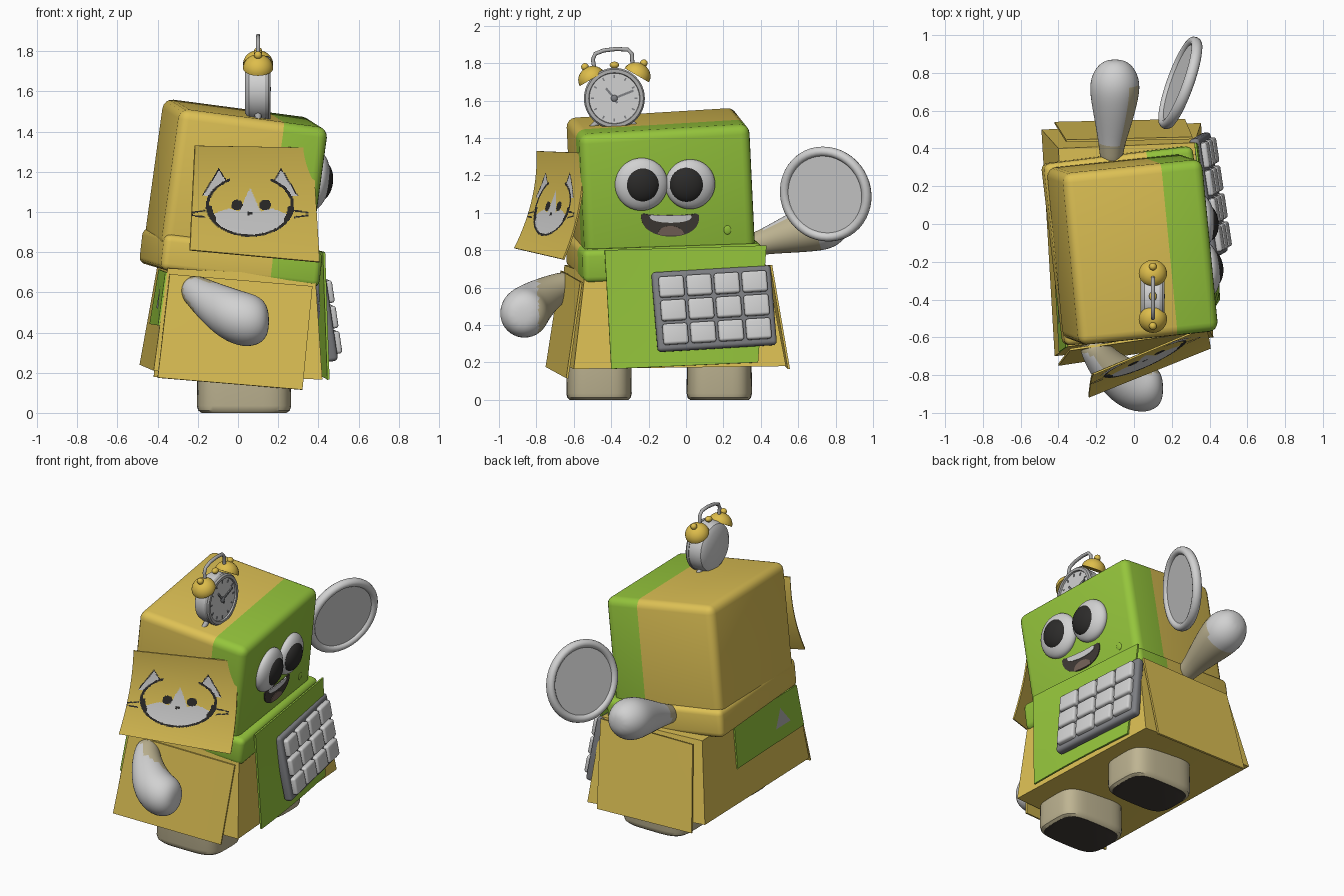
import bpy, bmesh, math
from mathutils import Matrix, Vector as V

if "Cube" in bpy.data.objects:
    bpy.data.objects.remove(bpy.data.objects["Cube"])

def mat(name, r, g, b):
    m = bpy.data.materials.new(name)
    m.diffuse_color = (r, g, b, 1)
    m.use_nodes = True
    m.node_tree.nodes["Principled BSDF"].inputs["Base Color"].default_value = m.diffuse_color
    return m

YEL = mat("cardboard yellow", .73, .535, .09)
GRN = mat("leaf green", .30, .56, .045)
WHT = mat("light grey", .64, .64, .64)
MID = mat("mid grey", .42, .42, .42)
DRK = mat("dark grey", .21, .215, .23)
BLK = mat("soft black", .025, .024, .023)
SOL = mat("dark brown", .05, .042, .036)
TAN = mat("beige", .52, .46, .29)
TNG = mat("tongue brown", .18, .125, .10)
GLD = mat("bell gold", .73, .51, .07)

def T(x, y, z): return Matrix.Translation((x, y, z))
def R(a, ax): return Matrix.Rotation(math.radians(a), 4, ax)

def finish(name, bm, mats, M=Matrix(), mods=(), rule=None, angle=35):
    """Mesh -> object, apply modifiers, colour faces by rule, smooth by angle."""
    me = bpy.data.meshes.new(name)
    bmesh.ops.recalc_face_normals(bm, faces=bm.faces)
    bm.to_mesh(me)
    bm.free()
    for m in mats:
        me.materials.append(m)
    ob = bpy.data.objects.new(name, me)
    bpy.context.collection.objects.link(ob)
    for kind, props in mods:
        md = ob.modifiers.new(kind, kind)
        for k, v in props.items():
            setattr(md, k, v)
    if mods:
        dg = bpy.context.evaluated_depsgraph_get()
        new = bpy.data.meshes.new_from_object(ob.evaluated_get(dg))
        ob.modifiers.clear()
        ob.data = new
    if rule:
        for p in ob.data.polygons:
            p.material_index = rule(p.center, p.normal)
    ob.matrix_world = M
    bpy.ops.object.select_all(action='DESELECT')
    ob.select_set(True)
    bpy.context.view_layer.objects.active = ob
    bpy.ops.object.shade_smooth_by_angle(angle=math.radians(angle))
    return ob

def box(name, M, half, bevel, mats, cut=None):
    bm = bmesh.new()
    bmesh.ops.create_cube(bm, size=2, matrix=Matrix.Diagonal((*half, 1)))
    if cut is not None:
        bmesh.ops.bisect_plane(bm, geom=bm.verts[:] + bm.edges[:] + bm.faces[:],
                               plane_co=(cut, 0, 0), plane_no=(1, 0, 0))
        for f in bm.faces:
            f.material_index = int(f.calc_center_median().x > cut)
    return finish(name, bm, mats, M, [("BEVEL", dict(width=bevel, segments=4, limit_method='ANGLE'))])

def bilerp(c, u, v):
    c = [V(p) for p in c]
    return c[0].lerp(c[1], u).lerp(c[3].lerp(c[2], u), v)

def sheet(name, corners, mats, n=8, bow=(0, 0, 0), thick=.012, rule=None, warp=(0, 0, 0)):
    """Thin curved sheet; corners: top a, top b, bottom b, bottom a."""
    bm = bmesh.new()
    g = [[bm.verts.new(bilerp(corners, i / n, j / n) + V(bow) * 4 * (j / n) * (1 - j / n)
                       + V(warp) * 4 * (i / n) * (1 - i / n) * j / n)
          for i in range(n + 1)] for j in range(n + 1)]
    for j in range(n):
        for i in range(n):
            bm.faces.new((g[j][i], g[j][i + 1], g[j + 1][i + 1], g[j + 1][i]))
    return finish(name, bm, mats, Matrix(), [("SOLIDIFY", dict(thickness=thick, offset=0))], rule)

def plate(name, pts, M, thick, m):
    """Flat outline in local yz, extruded along local x."""
    bm = bmesh.new()
    f = bm.faces.new([bm.verts.new((0, y, z)) for y, z in pts])
    r = bmesh.ops.extrude_face_region(bm, geom=[f])
    bmesh.ops.translate(bm, vec=(thick, 0, 0), verts=[v for v in r["geom"] if isinstance(v, bmesh.types.BMVert)])
    return finish(name, bm, [m], M)

def ball(name, M, scale, m, dome=False):
    bm = bmesh.new()
    bmesh.ops.create_uvsphere(bm, u_segments=32, v_segments=20, radius=1)
    if dome:
        bmesh.ops.bisect_plane(bm, geom=bm.verts[:] + bm.edges[:] + bm.faces[:],
                               plane_co=(0, 0, 0), plane_no=(0, 0, 1), clear_inner=True)
        bmesh.ops.holes_fill(bm, edges=bm.edges[:])
    bmesh.ops.scale(bm, vec=scale, verts=bm.verts)
    return finish(name, bm, [m], M)

def loft(name, path, radii, mats, sides=8, sub=0, ref=(1, 0, 0), rule=None):
    bm = bmesh.new()
    P = [V(p) for p in path]
    rings = []
    for i, p in enumerate(P):
        t = (P[min(i + 1, len(P) - 1)] - P[max(i - 1, 0)]).normalized()
        a = t.cross(V(ref)).normalized()
        b = t.cross(a)
        rings.append([bm.verts.new(p + radii[i] * (a * math.cos(k * math.tau / sides) + b * math.sin(k * math.tau / sides)))
                      for k in range(sides)])
    for A, B in zip(rings, rings[1:]):
        for k in range(sides):
            bm.faces.new((A[k], A[(k + 1) % sides], B[(k + 1) % sides], B[k]))
    bm.faces.new(rings[0])
    bm.faces.new(rings[-1])
    return finish(name, bm, mats, Matrix(), [("SUBSURF", dict(levels=sub))] if sub else (), rule, 60)

def lathe(name, prof, M, m, n=48):
    """Profile of (radius, axial) turned around local x."""
    bm = bmesh.new()
    vs = [bm.verts.new((h, r, 0)) for r, h in prof]
    es = [bm.edges.new(e) for e in zip(vs, vs[1:])]
    bmesh.ops.spin(bm, geom=vs + es, cent=(0, 0, 0), axis=(1, 0, 0), angle=math.tau, steps=n)
    bmesh.ops.remove_doubles(bm, verts=bm.verts, dist=1e-5)
    return finish(name, bm, [m], M)

# Head box and lower collar
H = T(-.008, -.135, 1.145) @ R(6, 'Z') @ R(7.5, 'Y') @ R(3.5, 'X')
box("head", H, (.375, .458, .35), .05, [YEL, GRN], .15)
box("collar", T(-.035, -.115, .772) @ R(7, 'Z') @ R(6.5, 'Y') @ R(2, 'X'), (.40, .485, .09), .035, [YEL, GRN], .15)

# Body frustum
top = [(-.40, .40, .74), (.32, .43, .72), (.385, -.54, .68), (-.35, -.65, .72)]
bot = [(-.49, .50, .24), (.355, .535, .18), (.42, -.60, .165), (-.42, -.70, .21)]
bm = bmesh.new()
a, b = [[bm.verts.new(p) for p in q] for q in (top, bot)]
bm.faces.new(a)
bm.faces.new(b)
for i in range(4):
    j = (i + 1) % 4
    bm.faces.new((a[i], a[j], b[j], b[i]))
bmesh.ops.subdivide_edges(bm, edges=bm.edges[:], cuts=7, use_grid_fill=True)
finish("body", bm, [YEL])

# Hanging flaps
sheet("near_side_flap", [(-.34, -.665, .69), (.37, -.56, .63), (.32, -.635, .115), (-.40, -.745, .175)], [YEL])
sheet("far_side_flap", [(-.36, .44, .72), (.31, .455, .72), (.27, .55, .165), (-.42, .535, .18)], [YEL])
sheet("front_flap", [(.428, -.435, .80), (.325, .43, .825), (.37, .385, .20), (.45, -.40, .165)], [GRN], warp=(.01, 0, 0))
side = [top[0], top[3], bot[3], bot[0]]
tape = [bilerp(side, u, v) + V((-.004, 0, 0)) for u, v in ((.33, .04), (1, .04), (1, .56), (.33, .58))]
sheet("back_tape", tape, [GRN], thick=.01)
mark = [bilerp(side, u, v) + V((-.013, 0, 0)) for u, v in ((.80, .18), (.88, .40), (.73, .40))]
bm = bmesh.new()
bm.faces.new([bm.verts.new(p) for p in mark])
finish("back_triangle_mark", bm, [MID])

# Legs: rounded blocks with dark soles
for nm, cy in (("near_leg", -.465), ("far_leg", .178)):
    bm = bmesh.new()
    prev, N = None, 40
    for z, s in ((0, .90), (.012, .97), (.035, 1), (.3, .98)):
        ring = []
        for k in range(N):
            c, d = math.cos(k * math.tau / N), math.sin(k * math.tau / N)
            ring.append(bm.verts.new((.03 + s * .235 * math.copysign(abs(c) ** .5, c),
                                      cy + s * .175 * math.copysign(abs(d) ** .5, d), z)))
        if prev:
            for k in range(N):
                bm.faces.new((prev[k], prev[(k + 1) % N], ring[(k + 1) % N], ring[k]))
        else:
            bm.faces.new(ring)
        prev = ring
    bm.faces.new(prev)
    finish(nm, bm, [TAN, SOL], rule=lambda c, n: int(n.z < -.9))

# Arms
loft("near_arm", [(-.24, -.60, .63), (-.20, -.68, .60), (-.13, -.77, .55), (-.03, -.85, .485), (.06, -.87, .455), (.13, -.87, .445), (.155, -.87, .445)],
     [.07, .085, .11, .14, .145, .11, .045], [TAN, WHT], 10, 2, (0, 0, 1),
     lambda c, n: int(c.y < -.79 or (n.y < -.35 and n.x < .35)))
loft("far_arm", [(-.12, .30, .81), (-.12, .40, .84), (-.11, .52, .875), (-.105, .64, .91), (-.10, .75, .94), (-.10, .835, .955), (-.10, .872, .957)],
     [.06, .068, .10, .13, .147, .105, .045], [TAN, WHT], 10, 2, (0, 0, 1),
     lambda c, n: int(c.y > .72 or (c.y > .42 and n.z - n.x > .2)))

# Round mirror
D = T(.245, .747, 1.10) @ V((.92, -.33, -.18)).to_track_quat('X', 'Z').to_matrix().to_4x4()
ring = [(.232 + .026 * math.cos(k * math.tau / 12), .03 * math.sin(k * math.tau / 12)) for k in range(13)]
lathe("mirror_rim", ring, D, WHT)
lathe("mirror_glass", [(0, .012), (.23, .012), (.23, -.012), (0, -.012)], D, WHT)

# Face, placed in the head's frame from right-view positions
def fp(y, z): return (y + .095, z - 1.10 - .06 * (y + .095))
def on_face(pts): return [fp(y, z) for y, z in pts]
F = H @ T(.375, 0, 0)
for nm, y, r, py in (("left", -.236, .142, -.234), ("right", .026, .134, .008)):
    ball(nm + "_eye", F @ T(.008, *fp(y, 1.158)), (.062, r, r), WHT)
    ball(nm + "_pupil", F @ T(.033, *fp(py, 1.16)), (.055, .096, .098), BLK)

def smile(y0, y1, ztop, depth, n=20, sag=.01):
    c, h = (y0 + y1) / 2, (y1 - y0) / 2
    lo = [(c - h * math.cos(k * math.pi / n), ztop - depth * math.sin(k * math.pi / n) ** .8) for k in range(n + 1)]
    hi = [(c + h * .9 * math.cos(k * math.pi / 8), ztop + .01 - sag * math.sin(k * math.pi / 8)) for k in range(9)]
    return on_face(lo + hi)
plate("mouth", smile(-.246, .066, .99, .115), F, .005, SOL)
plate("teeth", smile(-.20, .025, .985, .035, sag=.006), F, .009, WHT)
plate("tongue", on_face([(-.09 + .07 * math.cos(t), .888 + (.045 if math.sin(t) > 0 else .008) * math.sin(t))
                         for t in [k * math.tau / 24 for k in range(24)]]), F, .008, TNG)
ball("cheek_dot", F @ T(0, *fp(.215, .91)), (.006, .02, .024), GRN)

# Keypad
K = T(.395, .15, .487) @ R(8, 'Z') @ R(-9, 'Y') @ R(3.5, 'X')
box("keypad", K, (.028, .322, .215), .02, [DRK])
for c in range(4):
    for r in range(3):
        box("key", K @ T(.032, (c - 1.5) * .15, (r - 1) * .128), (.026, .067, .056), .014, [WHT])

# Note with a painted cat
def cat(c, n):
    u, v = c.x - .06, c.z - 1.03
    if n.y > 0:
        return 0
    d = math.hypot(u / .215, v / .15)
    au = abs(u)
    if math.hypot((u - .005 - math.copysign(.07, u)) / 1.1, v - .005) < .026 or (au < .012 and -.045 < v < -.03):
        return 2
    if (.95 < d < 1.02 and not (v > .1 and au < .1)) or (.88 < d < 1.02 and -.1 < v < 0 and au > .17):
        return 2
    if d < .95:
        return int(v < -.03 - .015 * math.cos(u * 30) or au < .045 * (.09 - v) / .1)
    if v > .05:     # ears
        e, w = abs(au - .155), .055 * (.19 - v) / .09
        if e < w:
            return 2 if e > w - .007 else 1
    if .22 < au < .29 and any(abs(v - s + .15 * (au - .2) * (1 - 2 * k)) < .004 for k, s in enumerate((-.02, -.06))):
        return 2
    return 0
sheet("cat_note", [(-.215, -.795, 1.33), (.37, -.55, 1.32), (.405, -.655, .75), (-.24, -.915, .81)],
      [YEL, WHT, BLK], n=120, bow=(0, .035, 0), thick=.01, rule=cat)

# Alarm clock
C = T(.1, -.383, 1.612)
lathe("clock_case", [(0, -.065), (.12, -.065), (.15, -.045), (.158, -.02), (.160, .045), (.13, .045), (0, .045)], C, WHT)
lathe("clock_bezel", [(.163, .035), (.163, .052), (.155, .062), (.137, .062), (.132, .045), (.15, .035), (.163, .035)], C, MID)
lathe("clock_dial", [(0, .052), (.134, .052), (.134, .046), (0, .046)], C, WHT)
for k in range(12):
    plate("clock_tick", [(-.004, .108), (.004, .108), (.004, .125), (-.004, .125)], C @ T(.05, 0, 0) @ R(30 * k, 'X'), .006, DRK)
for ang, ln in ((-68, .11), (-150, .03), (40, .07)):
    plate("clock_hand", [(-.006, 0), (.006, 0), (.006, ln), (-.006, ln)], C @ T(.052, 0, 0) @ R(ang, 'X'), .007, DRK)
ball("clock_hub", C @ T(.055, 0, 0), (.01, .018, .018), DRK)
for s, y, z in ((-1, -.503, 1.715), (1, -.263, 1.735)):
    B = T(.1, y, z) @ R(-s * 30, 'X')
    ball("clock_bell", B, (.075, .075, .068), GLD, True)
    ball("bell_knob", B @ T(0, 0, .075), (.02, .02, .02), GLD)
    loft("clock_foot", [(.1, -.383 + s * .08, 1.49), (.1, -.383 + s * .125, 1.455)], [.018, .014], [MID])
ball("clock_hammer", T(.1, -.383, 1.79), (.02, .025, .018), GLD)
loft("hammer_stem", [(.1, -.383, 1.76), (.1, -.383, 1.80)], [.008, .008], [MID])
loft("clock_handle", [(.1, -.488, 1.76), (.1, -.498, 1.82), (.1, -.485, 1.85), (.1, -.44, 1.868), (.1, -.37, 1.876), (.1, -.31, 1.872), (.1, -.29, 1.85), (.1, -.285, 1.78)],
     [.011] * 8, [MID], 10)
